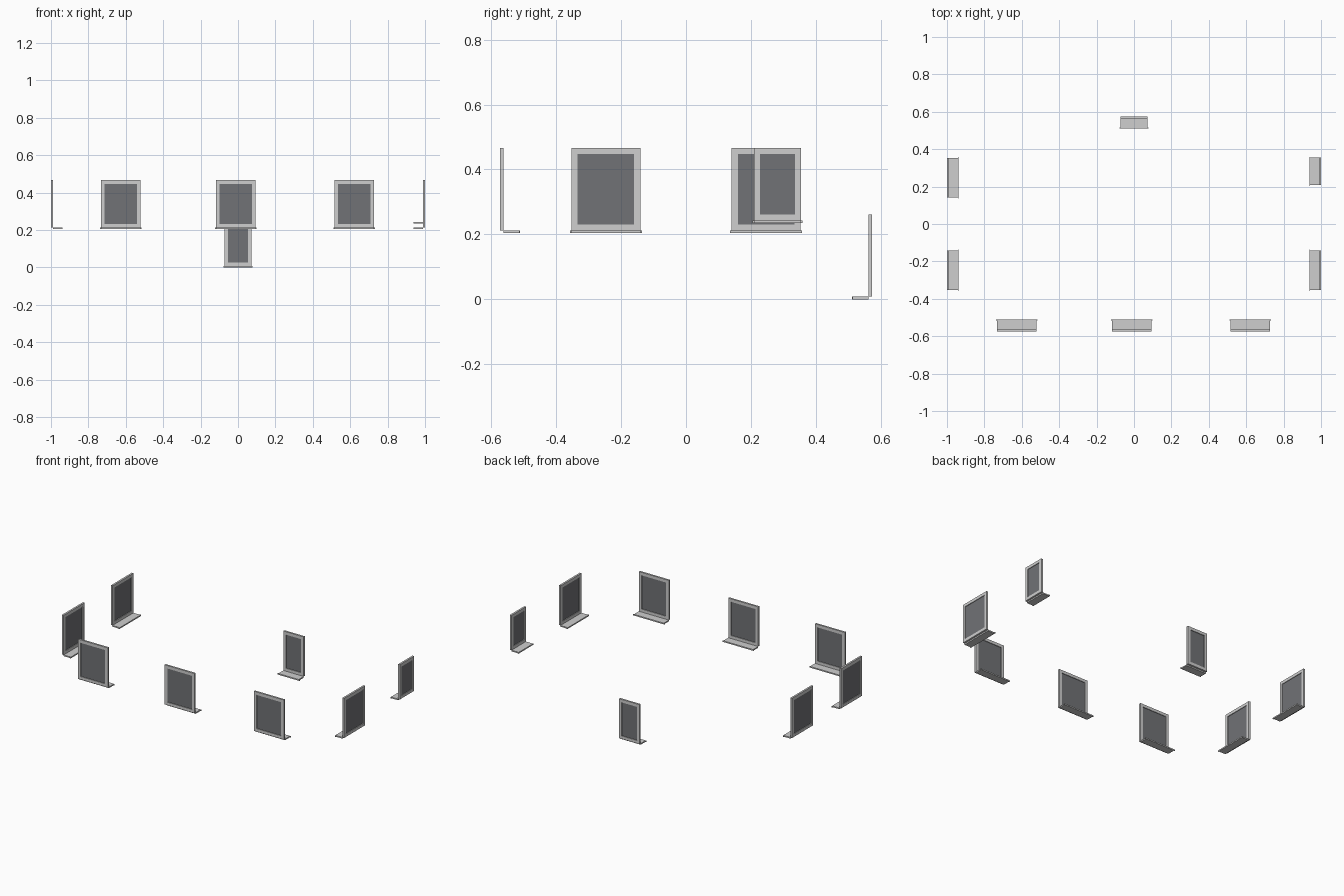
import bpy, bmesh, math

if "Cube" in bpy.data.objects:
    bpy.data.objects.remove(bpy.data.objects["Cube"], do_unlink=True)


def make_material(name, color):
    mat = bpy.data.materials.new(name)
    mat.use_nodes = True
    mat.diffuse_color = color
    mat.node_tree.nodes["Principled BSDF"].inputs["Base Color"].default_value = color
    return mat


FRAME_GREY = make_material("light_grey_frame", (0.62, 0.62, 0.62, 1))
GLASS_GREY = make_material("dark_grey_glass", (0.165, 0.17, 0.18, 1))

DEPTH = 0.012      # frame thickness through the wall
BORDER = 0.019     # visible width of the frame
SILL = 0.008       # sill board thickness
REACH = 0.063      # how far the sill runs inward
LIP = 0.005        # overhang of the sill nose at each end


def finish(bm, name, mat, place):
    bmesh.ops.recalc_face_normals(bm, faces=bm.faces)
    mesh = bpy.data.meshes.new(name)
    bm.to_mesh(mesh)
    bm.free()
    mesh.materials.append(mat)
    obj = bpy.data.objects.new(name, mesh)
    bpy.context.collection.objects.link(obj)
    obj.location, obj.rotation_euler.z = place


def frame(name, half, height, place):
    # Mitred rectangular ring, local y runs from outside to inside
    bm = bmesh.new()

    def loop(inset, y):
        w, lo, hi = half - inset, inset, height - inset
        return [bm.verts.new((x, y, z)) for x, z in ((-w, lo), (w, lo), (w, hi), (-w, hi))]

    loops = [loop(0, 0), loop(0, DEPTH), loop(BORDER, DEPTH), loop(BORDER, 0)]
    for k in range(4):
        a, b = loops[k], loops[(k + 1) % 4]
        for i in range(4):
            j = (i + 1) % 4
            bm.faces.new((a[i], a[j], b[j], b[i]))
    finish(bm, name, FRAME_GREY, place)


def glass(name, half, height, place):
    # Thin pane held in the middle of the frame
    bm = bmesh.new()
    bmesh.ops.create_cube(bm, size=1)
    size = (2 * (half - BORDER), DEPTH / 3, height - 2 * BORDER)
    bmesh.ops.scale(bm, vec=size, verts=bm.verts)
    bmesh.ops.translate(bm, vec=(0, DEPTH / 2, height / 2), verts=bm.verts)
    finish(bm, name, GLASS_GREY, place)


def sill(name, half, place):
    # Inner board with a slightly wider nose, extruded downward
    bm = bmesh.new()
    nose = REACH - 0.004
    side = [(half, DEPTH), (half, nose), (half + LIP, nose), (half + LIP, REACH)]
    outline = side + [(-x, y) for x, y in reversed(side)]
    top = bm.faces.new([bm.verts.new((x, y, 0)) for x, y in outline])
    new = bmesh.ops.extrude_face_region(bm, geom=[top])["geom"]
    verts = [v for v in new if isinstance(v, bmesh.types.BMVert)]
    bmesh.ops.translate(bm, vec=(0, 0, -SILL), verts=verts)
    finish(bm, name, FRAME_GREY, place)


# name, wall turn in degrees, x, y, bottom, top, width
WINDOWS = [
    ("front_right", 0, -0.627, -0.574, 0.212, 0.466, 0.212),
    ("front_middle", 0, -0.012, -0.574, 0.212, 0.466, 0.212),
    ("front_left", 0, 0.621, -0.574, 0.212, 0.466, 0.212),
    ("left_side_front", 90, 1, -0.247, 0.212, 0.466, 0.212),
    ("left_side_rear_small", 90, 1, 0.282, 0.243, 0.466, 0.145),
    ("right_side_front", -90, -1, -0.247, 0.212, 0.466, 0.212),
    ("right_side_rear", -90, -1, 0.247, 0.212, 0.466, 0.212),
    ("back_low", 180, 0, 0.574, SILL, 0.261, 0.145),
]

for label, turn, x, y, low, high, width in WINDOWS:
    place = ((x, y, low), math.radians(turn))
    frame(label + "_window_frame", width / 2, high - low, place)
    glass(label + "_window_glass", width / 2, high - low, place)
    sill(label + "_window_sill", width / 2, place)
